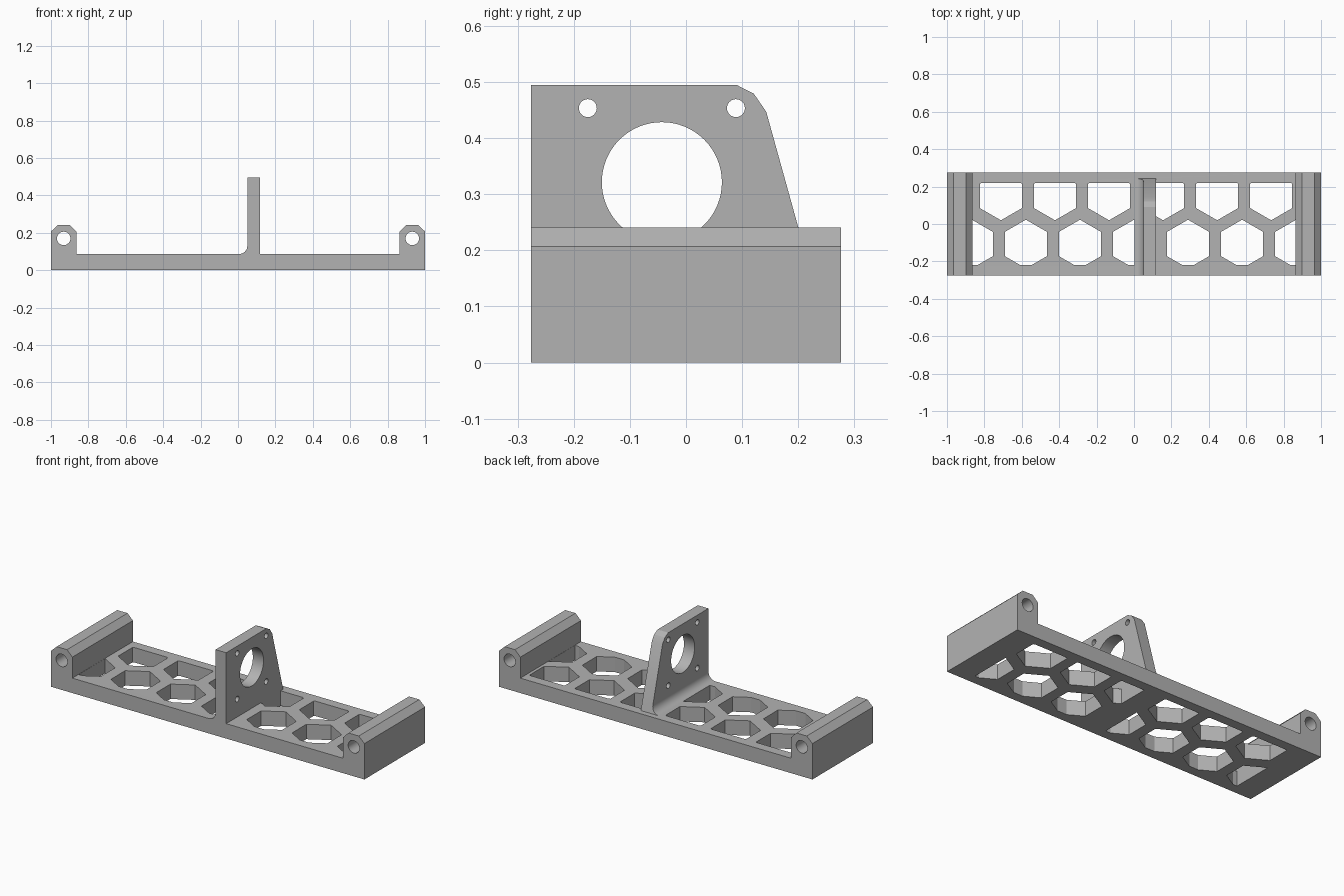
import bpy, bmesh, math
from mathutils import Vector

cube = bpy.data.objects.get("Cube")
if cube:
    bpy.data.objects.remove(cube, do_unlink=True)

grey = bpy.data.materials.new("plain grey")
grey.use_nodes = True
colour = (0.45, 0.45, 0.45, 1)
grey.diffuse_color = colour
grey.node_tree.nodes["Principled BSDF"].inputs["Base Color"].default_value = colour

HALF_Y, FLOOR, PITCH = 0.276, 0.086, 0.289
PLATE_IN, PLATE_OUT = 0.05, 0.118


def prisms(name, polys, axis, lo, hi):
    """One object holding each 2D outline extruded along an axis."""
    bm = bmesh.new()
    for poly in polys:
        verts = []
        for a, b in poly:
            co = [a, b]
            co.insert(axis, lo)
            verts.append(bm.verts.new(co))
        face = bm.faces.new(verts)
        ext = bmesh.ops.extrude_face_region(bm, geom=[face])
        shift = Vector((0, 0, 0))
        shift[axis] = hi - lo
        moved = [g for g in ext["geom"] if isinstance(g, bmesh.types.BMVert)]
        bmesh.ops.translate(bm, vec=shift, verts=moved)
    bmesh.ops.recalc_face_normals(bm, faces=bm.faces)
    mesh = bpy.data.meshes.new(name)
    bm.to_mesh(mesh)
    bm.free()
    mesh.materials.append(grey)
    ob = bpy.data.objects.new(name, mesh)
    bpy.context.collection.objects.link(ob)
    return ob


def boolean(ob, tool, operation):
    """Apply a boolean and discard the tool."""
    tool.hide_render = True
    mod = ob.modifiers.new(operation.lower(), "BOOLEAN")
    mod.operation, mod.object, mod.solver = operation, tool, "EXACT"
    bpy.ops.object.select_all(action="DESELECT")
    bpy.context.view_layer.objects.active = ob
    ob.select_set(True)
    bpy.ops.object.modifier_apply(modifier=mod.name)
    bpy.data.objects.remove(tool, do_unlink=True)


def ring(cx, cy, r, n, start=0.0):
    return [(cx + r * math.cos(start + math.tau * i / n),
             cy + r * math.sin(start + math.tau * i / n)) for i in range(n)]


def clip(poly, axis, limit, sign):
    """Keep the part of an outline where sign * coordinate <= sign * limit."""
    out = []
    for p, q in zip(poly, poly[1:] + poly[:1]):
        dp, dq = sign * (p[axis] - limit), sign * (q[axis] - limit)
        if dp <= 0:
            out.append(p)
        if dp * dq < 0:
            t = dp / (dp - dq)
            out.append((p[0] + t * (q[0] - p[0]), p[1] + t * (q[1] - p[1])))
    return out


# Tray: floor with a chamfered rail at each end
right_half = [(1, 0), (1, 0.207), (0.964, 0.241), (0.898, 0.241),
              (0.864, 0.207), (0.864, FLOOR)]
left_half = [(-x, z) for x, z in reversed(right_half)]
tray = prisms("honeycomb_tray", [right_half + left_half], 1, -HALF_Y, HALF_Y)

# Rod holes through both rails
rods = [ring(s * 0.932, 0.17, 0.036, 32) for s in (-1, 1)]
boolean(tray, prisms("rod_cutter", rods, 1, -1, 1), "DIFFERENCE")

# Honeycomb openings, trimmed to a border and around the upright's foot
centres = [(k * PITCH, -0.107) for k in range(-3, 4)]
centres += [((k + 0.5) * PITCH + 0.011, 0.15) for k in range(-3, 3)]
cells = []
for cx, cy in centres:
    cell = ring(cx, cy, 0.13, 6, math.pi / 6)
    for axis, limit in ((0, 0.863), (1, 0.22)):
        cell = clip(clip(cell, axis, limit, 1), axis, -limit, -1)
    if abs(cx) < 0.01:
        cell = clip(cell, 0, 0.002, 1)
    elif 0 < cx < 0.2:
        cell = clip(cell, 0, PLATE_OUT, -1)
    cells.append(cell)
boolean(tray, prisms("cell_cutter", cells, 2, -0.1, FLOOR + 0.02), "DIFFERENCE")

# Upright: filleted section intersected with its side outline
r = 0.045
section = [(PLATE_OUT, 0.03), (PLATE_OUT, 0.495), (PLATE_IN, 0.495)]
section += [(PLATE_IN - r + r * math.cos(a), FLOOR + r + r * math.sin(a))
            for a in (-math.pi / 2 * i / 8 for i in range(9))]
section.append((PLATE_IN - r, 0.03))
upright = prisms("motor_upright", [section], 1, -HALF_Y, 0.4)
outline = [(-0.4, 0), (0.267, 0), (0.143, 0.447), (0.121, 0.479),
           (0.09, 0.495), (0.09, 0.6), (-0.4, 0.6)]
boolean(upright, prisms("outline_cutter", [outline], 0, -0.2, 0.3), "INTERSECT")

# Central bore and four screw holes
by, bz, off = -0.043, 0.3215, 0.132
bores = [ring(by, bz, 0.107, 64)]
bores += [ring(by + sy * off, bz + sz * off, 0.016, 24)
          for sy in (-1, 1) for sz in (-1, 1)]
boolean(upright, prisms("bore_cutter", bores, 0, -0.2, 0.3), "DIFFERENCE")

# Join into one solid, smooth only the curved faces
boolean(tray, upright, "UNION")
bpy.ops.object.shade_smooth_by_angle(angle=math.radians(20))
